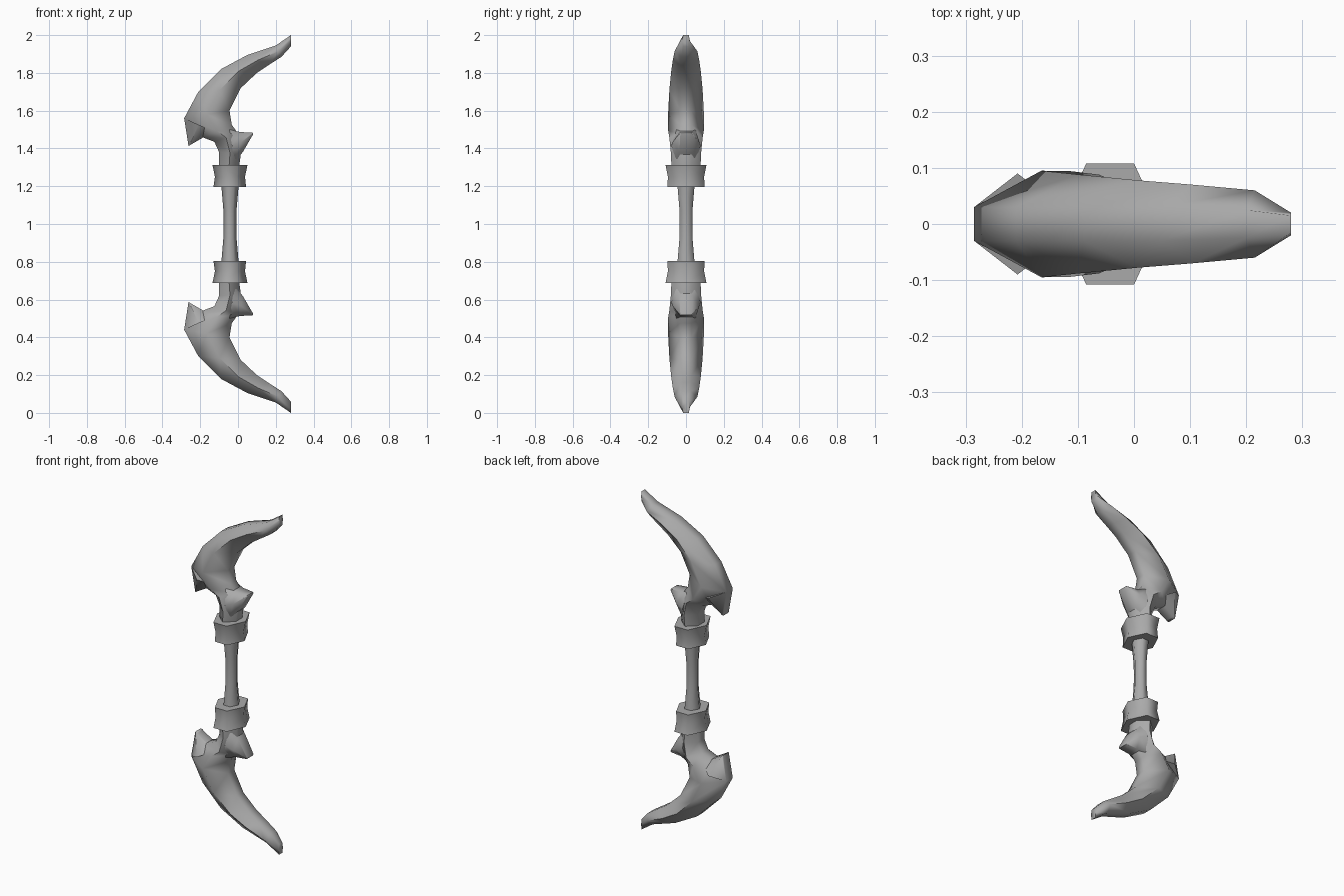
import bpy, bmesh, math
from mathutils import Vector

cube = bpy.data.objects.get("Cube")
if cube:
    bpy.data.objects.remove(cube, do_unlink=True)

grey = bpy.data.materials.new("plain_grey")
grey.use_nodes = True
grey.diffuse_color = (0.4, 0.4, 0.4, 1)
grey.node_tree.nodes["Principled BSDF"].inputs["Base Color"].default_value = (0.4, 0.4, 0.4, 1)

MID = 1.0  # height of the mirror plane


def limb_section(w, e):
    """Hexagon with narrow flats on the back and belly: (across, y)."""
    return [(0, -e), (0, e), (0.5, w), (1, e), (1, -e), (0.5, -w)]


def band_section(w, e):
    """Hexagon with points towards back and belly."""
    return [(0, 0), (0.27, w), (0.73, w), (1, 0), (0.73, -w), (0.27, -w)]


def loft(name, section, rings):
    """Skin rings (back xz, belly xz, half width, half edge), mirrored below."""
    bm = bmesh.new()
    loops = []
    for bx, bz, fx, fz, w, e in rings:
        back, belly = Vector((bx, 0, bz - MID)), Vector((fx, 0, fz - MID))
        loops.append([bm.verts.new(back.lerp(belly, t) + Vector((0, y, 0)))
                      for t, y in section(w, e)])
    for a, b in zip(loops, loops[1:]):
        for i in range(len(a)):
            j = (i + 1) % len(a)
            bm.faces.new((a[i], a[j], b[j], b[i]))
    bm.faces.new(loops[0])
    bm.faces.new(loops[-1])
    bmesh.ops.recalc_face_normals(bm, faces=bm.faces)
    mesh = bpy.data.meshes.new(name)
    bm.to_mesh(mesh)
    bm.free()
    mesh.materials.append(grey)
    ob = bpy.data.objects.new(name, mesh)
    bpy.context.collection.objects.link(ob)
    ob.location.z = MID
    bpy.ops.object.select_all(action='DESELECT')
    ob.select_set(True)
    bpy.context.view_layer.objects.active = ob
    bpy.ops.object.shade_smooth_by_angle(angle=math.radians(72))
    mirror = ob.modifiers.new("mirror", 'MIRROR')
    mirror.use_axis = (False, False, True)
    return ob


# Curved limbs, from the collar to the tip
loft("limbs", limb_section, [
    (-0.10, 1.26, 0.00, 1.26, 0.075, 0.03),
    (-0.10, 1.38, 0.015, 1.37, 0.08, 0.03),
    (-0.125, 1.435, 0.00, 1.48, 0.088, 0.03),
    (-0.19, 1.46, -0.033, 1.525, 0.094, 0.03),
    (-0.285, 1.56, -0.045, 1.60, 0.095, 0.03),
    (-0.21, 1.70, 0.015, 1.72, 0.088, 0.03),
    (-0.09, 1.82, 0.10, 1.80, 0.078, 0.03),
    (0.05, 1.895, 0.16, 1.84, 0.07, 0.03),
    (0.20, 1.945, 0.23, 1.885, 0.06, 0.025),
    (0.28, 2.00, 0.28, 1.94, 0.02, 0.015),
])

# Barbs on the back of each limb
loft("back_barbs", limb_section, [
    (-0.285, 1.56, -0.13, 1.49, 0.09, 0.03),
    (-0.262, 1.413, -0.25, 1.42, 0.03, 0.025),
])

# Barbs on the belly of each neck
loft("belly_barbs", limb_section, [
    (-0.045, 1.50, -0.02, 1.33, 0.078, 0.05),
    (0.01, 1.487, 0.025, 1.38, 0.07, 0.035),
    (0.078, 1.483, 0.08, 1.475, 0.03, 0.03),
])

# Waisted collars
loft("collars", band_section, [
    (-0.13, 1.195, 0.043, 1.195, 0.098, 0),
    (-0.122, 1.25, 0.037, 1.25, 0.096, 0),
    (-0.135, 1.312, 0.05, 1.312, 0.108, 0),
])

# Slim grip, swelling towards the collars
grip = loft("grip", band_section, [
    (-0.077, 0.93, -0.008, 0.93, 0.033, 0),
    (-0.077, 1.07, -0.008, 1.07, 0.034, 0),
    (-0.088, 1.20, 0.003, 1.20, 0.045, 0),
])
grip.modifiers["mirror"].use_bisect_axis = (False, False, True)
